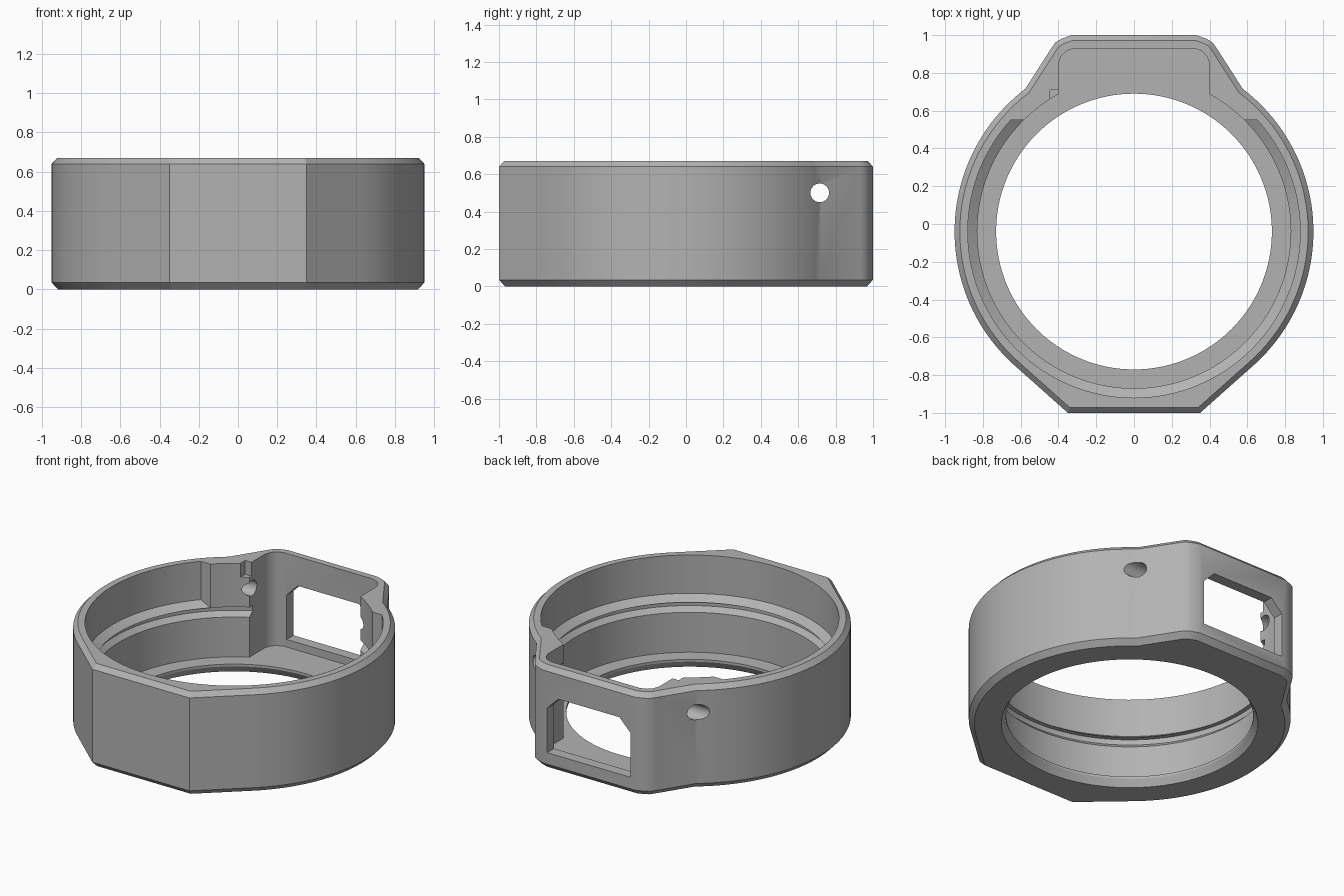
import bpy, bmesh
from math import sin, cos, pi, radians
from mathutils import Vector, Matrix

cube = bpy.data.objects.get("Cube")
if cube:
    bpy.data.objects.remove(cube, do_unlink=True)

CY = -0.04          # ring centre on y
H = 0.67            # total height
SEG = 128

grey = bpy.data.materials.new("plain grey")
grey.use_nodes = True
grey.diffuse_color = (0.45, 0.45, 0.45, 1)
grey.node_tree.nodes["Principled BSDF"].inputs["Base Color"].default_value = (0.45, 0.45, 0.45, 1)


def make(name, bm):
    bmesh.ops.recalc_face_normals(bm, faces=bm.faces)
    mesh = bpy.data.meshes.new(name)
    bm.to_mesh(mesh)
    bm.free()
    mesh.materials.append(grey)
    obj = bpy.data.objects.new(name, mesh)
    bpy.context.collection.objects.link(obj)
    return obj


def loft(rings):
    """Solid through a stack of equal-length point rings, capped at both ends."""
    bm = bmesh.new()
    rows = [[bm.verts.new(p) for p in ring] for ring in rings]
    n = len(rows[0])
    for a, b in zip(rows, rows[1:]):
        for i in range(n):
            j = (i + 1) % n
            bm.faces.new((a[i], a[j], b[j], b[i]))
    bm.faces.new(rows[0][::-1])
    bm.faces.new(rows[-1])
    return bm


def revolve(profile):
    """Solid of revolution about the ring axis from (radius, z) points."""
    return loft([[(r * cos(2 * pi * i / SEG), CY + r * sin(2 * pi * i / SEG), z)
                  for i in range(SEG)] for r, z in profile])


def inset(points, d):
    """Mitred inward offset of a counter-clockwise outline."""
    out = []
    for i, p in enumerate(points):
        a = (p - points[i - 1]).normalized()
        b = (points[(i + 1) % len(points)] - p).normalized()
        na, nb = Vector((-a.y, a.x)), Vector((-b.y, b.x))
        out.append(p + (na + nb) * (d / (1 + na.dot(nb))))
    return out


def mirrored(half):
    return [Vector(p) for p in half] + [Vector((-x, y)) for x, y in reversed(half)]


def level(points, z):
    return [(p.x, p.y, z) for p in points]


# Outer outline: flat front, round sides, raised block at the back
start, end, steps = radians(-49.3), radians(52.7), 44
half = [(0.35, -1.0)]
for i in range(steps + 1):
    t = start + (end - start) * i / steps
    half.append((0.95 * cos(t), CY + 0.95 * sin(t)))
half += [(0.435, 0.935), (0.415, 0.962), (0.385, 0.98), (0.33, 1.0)]
outline = mirrored(half)

# Body with chamfered bottom and top edges
body = make("ring_housing", loft([
    level(inset(outline, 0.033), 0), level(outline, 0.035),
    level(outline, H - 0.03), level(inset(outline, 0.028), H)]))

# Main bore: floor opening, lower wall and a small groove
cutters = [make("bore_cutter", revolve([
    (0.76, -0.02), (0.757, 0), (0.73, 0.045), (0.73, 0.06), (0.83, 0.06), (0.83, 0.32),
    (0.86, 0.35), (0.86, 0.385), (0.83, 0.385), (0.83, 0.8)]))]

# Wider upper bore above a sloped ledge, stopping short of the back block
bm = revolve([(0.80, 0.364), (0.88, 0.42), (0.88, 0.8)])
cut = bmesh.ops.bisect_plane(bm, geom=bm.verts[:] + bm.edges[:] + bm.faces[:],
                             plane_co=(0, 0.55, 0), plane_no=(0, 1, 0), clear_outer=True)
bmesh.ops.holes_fill(bm, edges=[e for e in cut["geom_cut"] if isinstance(e, bmesh.types.BMEdge)])
cutters.append(make("upper_bore_cutter", bm))

# Pocket inside the back block
pocket = mirrored([(0.40, 0.40), (0.40, 0.85), (0.385, 0.89), (0.36, 0.915), (0.32, 0.93)])
cutters.append(make("pocket_cutter", loft([level(pocket, 0.06), level(pocket, 0.8)])))

# Window through the back wall, upper corners clipped
window = mirrored([(0.30, 0.11), (0.30, 0.40), (0.22, 0.48)])
cutters.append(make("window_cutter", loft([[(p.x, y, p.y) for p in window] for y in (0.8, 1.1)])))

# Cross hole through both sides
bm = bmesh.new()
bmesh.ops.create_cone(bm, cap_ends=True, segments=32, radius1=0.05, radius2=0.05, depth=2.4,
                      matrix=Matrix.Translation((0, 0.715, 0.5)) @ Matrix.Rotation(pi / 2, 4, 'Y'))
cutters.append(make("cross_hole_cutter", bm))

# Small notch at the top of the right pocket corner
bm = bmesh.new()
bmesh.ops.create_cube(bm, size=1, matrix=Matrix.Translation((-0.39, 0.685, 0.66))
                      @ Matrix.Diagonal((0.11, 0.05, 0.16, 1)))
cutters.append(make("notch_cutter", bm))

bpy.context.view_layer.objects.active = body
for cutter in cutters:
    cutter.hide_render = True
    mod = body.modifiers.new(cutter.name, 'BOOLEAN')
    mod.operation = 'DIFFERENCE'
    mod.solver = 'EXACT'
    mod.object = cutter
    bpy.ops.object.modifier_apply(modifier=mod.name)
    bpy.data.objects.remove(cutter, do_unlink=True)

# Smooth round walls, crisp edges
bpy.ops.object.select_all(action='DESELECT')
body.select_set(True)
bpy.ops.object.shade_smooth_by_angle(angle=radians(28))
